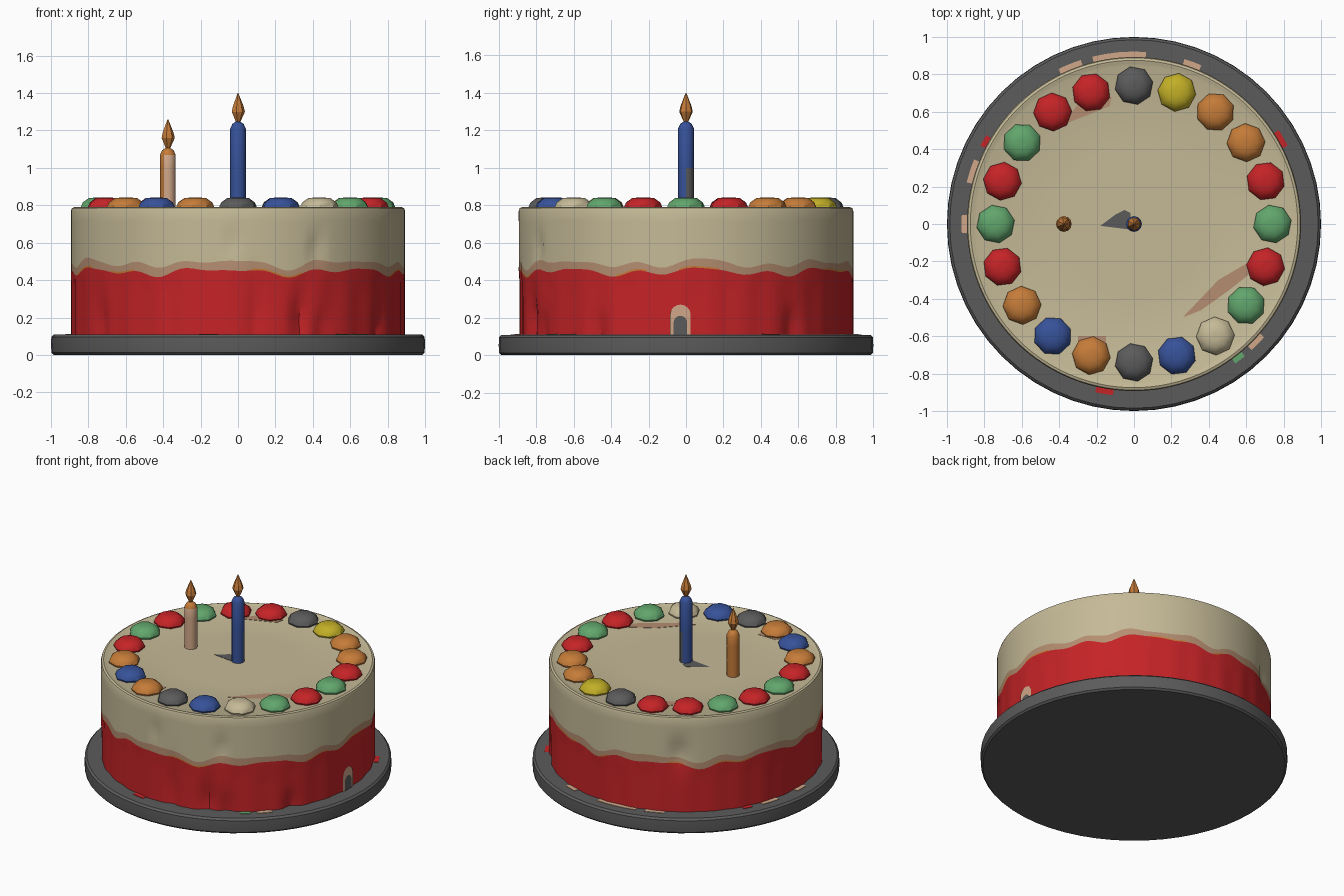
import bpy, bmesh
from math import sin, cos, pi, radians, exp, atan2

old = bpy.data.objects.get("Cube")
if old:
    bpy.data.objects.remove(old)


def material(name, r, g, b):
    m = bpy.data.materials.new(name)
    m.use_nodes = True
    m.diffuse_color = (r, g, b, 1)
    node = m.node_tree.nodes["Principled BSDF"]
    node.inputs["Base Color"].default_value = (r, g, b, 1)
    node.inputs["Roughness"].default_value = 0.8
    return m


cream = material("cream", .56, .49, .31)
red = material("red", .56, .017, .02)
grey = material("dark grey", .105, .105, .105)
blue = material("blue", .038, .084, .32)
orange = material("orange", .56, .2, .04)
green = material("green", .12, .38, .15)
yellow = material("yellow", .54, .43, .02)
tan = material("tan", .46, .27, .165)
peach = material("peach", .64, .39, .25)


def finish(name, bm, mats, smooth=True):
    bmesh.ops.recalc_face_normals(bm, faces=bm.faces)
    me = bpy.data.meshes.new(name)
    bm.to_mesh(me)
    bm.free()
    for m in mats:
        me.materials.append(m)
    ob = bpy.data.objects.new(name, me)
    bpy.context.collection.objects.link(ob)
    if smooth:
        bpy.ops.object.select_all(action='DESELECT')
        ob.select_set(True)
        bpy.context.view_layer.objects.active = ob
        bpy.ops.object.shade_smooth_by_angle(angle=radians(35))
    return ob


def lathe(name, rings, sides, mats, rule=None, smooth=True, at=(0, 0), turn=0):
    """Stack of rings; each ring is (r, z) or a function of angle giving it."""
    bm = bmesh.new()
    rows = []
    for ring in rings:
        row = []
        for i in range(sides):
            a = 2 * pi * i / sides + turn
            r, z = ring(a) if callable(ring) else ring
            row.append(bm.verts.new((at[0] + r * cos(a), at[1] + r * sin(a), z)))
        rows.append(row)
    for k in range(len(rows) - 1):
        for i in range(sides):
            j = (i + 1) % sides
            f = bm.faces.new((rows[k][i], rows[k][j], rows[k + 1][j], rows[k + 1][i]))
            if rule:
                f.material_index = rule(k, 2 * pi * (i + .5) / sides + turn)
    bm.faces.new(rows[0])
    top = bm.faces.new(rows[-1])
    if rule:
        top.material_index = rule(len(rows) - 1, 0)
    return finish(name, bm, mats, smooth)


# Cake board
lathe("cake_board", [(.985, 0), (.997, .012), (1, .05), (.998, .095), (.985, .108), (.86, .11)],
      56, [grey])


# Cake body: red lower band, wavy tan trim, cream icing
def edge(a):
    return .445 + .014 * sin(7 * a + 1) + .012 * sin(16 * a) + .007 * sin(23 * a + 2)


# Folds in the side: angle in degrees, height, angular width, height spread, depth
folds = [(-84, .2, 2.5, .2, .03), (-68, .18, 3, .12, .035), (-60, .12, 3, .1, .03),
         (-32, .12, 2.5, .08, .03), (40, .14, 3, .1, .03), (122, .52, 4, .1, .03),
         (-62, .57, 2.5, .07, .02), (-92, .6, 2, .06, .015), (215, .16, 3, .12, .025)]


def side_radius(a, z):
    r = .893 - .003 * (1 + sin(31 * a)) * (z < .4)
    for deg, fz, wa, wz, depth in folds:
        d = atan2(sin(a - radians(deg)), cos(a - radians(deg)))
        r -= depth * exp(-(d / radians(wa)) ** 2 - ((z - fz) / wz) ** 2)
    return r


def side(height):
    def ring(a):
        z = height(a)
        return side_radius(a, z), z
    return ring


def red_row(t):
    return side(lambda a: .105 + t * (edge(a) - .105))


def cream_row(t):
    def height(a):
        low = edge(a) + .045 + .008 * sin(11 * a)
        return low + t * (.77 - low)
    return side(height)


rings = [red_row(t / 6) for t in range(7)]
rings += [side(lambda a: edge(a) + .009)]
rings += [cream_row(t / 5) for t in range(6)]
rings += [(.888, .785), (.875, .79), (.86, .786), (.845, .78), (.4, .78)]


def cake_colour(k, a):
    if k < 6:
        return 0
    if k == 6:
        return 3 if sin(5 * a + 2) + sin(13 * a) > .5 else 1
    return 1 if k == 7 else 2


lathe("cake_body", rings, 160, [red, tan, cream, orange], cake_colour)

# Ring of sweets, counter-clockwise from the cake's left
sweets = [green, red, orange, orange, yellow, grey, red, red, green, red,
          green, red, orange, blue, orange, grey, blue, cream, green, red]
for i, colour in enumerate(sweets):
    a = 2 * pi * i / len(sweets)
    lathe(f"sweet_{i + 1}", [(.098, .772), (.103, .79), (.092, .815), (.06, .838), (.02, .842)], 8,
          [colour], smooth=True, at=(.74 * cos(a), .74 * sin(a)), turn=a + .2)


# Candles with faceted flames
def candle(name, x, top, mats, rule):
    lathe(name, [(.042, .77), (.042, .9), (.042, 1), (.042, top - .025), (.03, top), (.012, top + .012)],
          12, mats, rule, at=(x, 0))
    lathe(name + "_flame", [(.01, top + .005), (.037, top + .065), (.03, top + .095), (.002, top + .165)],
          7, [orange], smooth=False, at=(x, 0))


candle("tall_candle", 0, 1.235, [blue, grey],
       lambda k, a: int(k < 2 and cos(a - radians(50)) > .7))
candle("short_candle", -.375, 1.095, [orange, peach],
       lambda k, a: int(k < 3 and cos(a - radians(-50)) > .3))


# Thin flat smears on the icing and crumbs on the board
def plate(name, points, z, colour):
    bm = bmesh.new()
    f = bm.faces.new([bm.verts.new((x, y, z)) for x, y in points])
    out = bmesh.ops.extrude_face_region(bm, geom=[f])
    for v in out["geom"]:
        if isinstance(v, bmesh.types.BMVert):
            v.co.z += .003
    finish(name, bm, [colour], False)


plate("grey_smear", [(-.18, -.01), (-.02, -.03), (-.02, .06), (-.05, .075), (-.1, .05)], .779, grey)
plate("front_smear", [(.26, -.5), (.36, -.46), (.5, -.36), (.64, -.25), (.62, -.2), (.45, -.3)], .779, tan)
plate("back_smear", [(-.38, .53), (-.13, .63), (-.12, .68), (-.3, .64)], .779, tan)
plate("small_smear", [(-.3, -.6), (-.15, -.6), (-.15, -.66), (-.3, -.66)], .779, tan)

crumbs = [(180, 3, peach), (162, 4, peach), (151, 2, red), (95, 9, peach), (112, 4, peach),
          (70, 3, peach), (-44, 3, peach), (-52, 2, green), (-100, 3, red), (30, 3, red)]
for n, (deg, half, colour) in enumerate(crumbs):
    arc = [radians(deg + half * s) for s in (-1, -.5, 0, .5, 1)]
    outer = [(.922 * cos(a), .922 * sin(a)) for a in arc]
    inner = [(.88 * cos(a), .88 * sin(a)) for a in reversed(arc)]
    plate(f"crumb_{n + 1}", outer + inner, .109, colour)


# Arched patch on the cake's left side
def arch(name, half, height, r, colour):
    bm = bmesh.new()
    outline = [(-half, 0)] + [(half * -cos(t * pi / 8), height - half + half * sin(t * pi / 8))
                              for t in range(9)] + [(half, 0)]
    bm.faces.new([bm.verts.new((r, -.03 + y, .11 + z)) for y, z in outline])
    finish(name, bm, [colour], False)


arch("patch_border", .055, .16, .895, peach)
arch("patch_centre", .036, .1, .897, grey)
